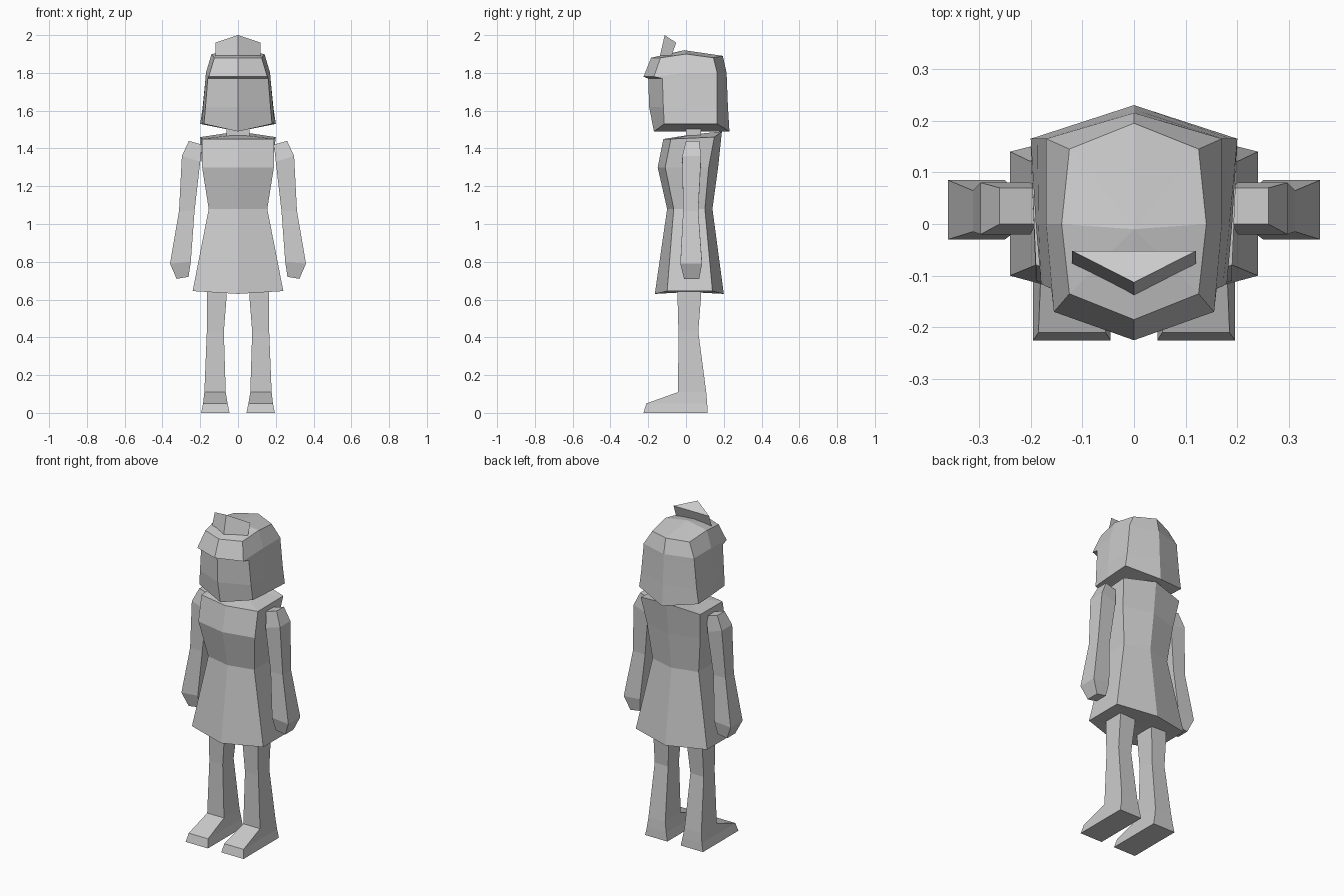
import bpy
import bmesh
from mathutils import Vector

old = bpy.data.objects.get("Cube")
if old:
    bpy.data.objects.remove(old)

# One plain clay colour for the whole figure
clay = bpy.data.materials.new("light_grey")
clay.use_nodes = True
colour = (0.6, 0.6, 0.6, 1)
clay.diffuse_color = colour
clay.node_tree.nodes["Principled BSDF"].inputs["Base Color"].default_value = colour


def loft(name, rings, top=None, bottom=None):
    """Skin rings of points from top to bottom and close both ends with a fan."""
    mesh_builder = bmesh.new()
    loops = [[mesh_builder.verts.new(point) for point in ring] for ring in rings]
    count = len(loops[0])
    for upper, lower in zip(loops, loops[1:]):
        for i in range(count):
            j = (i + 1) % count
            mesh_builder.faces.new((upper[i], upper[j], lower[j], lower[i]))
    for loop, apex in ((loops[0], top), (loops[-1], bottom)):
        middle = sum((vert.co for vert in loop), Vector()) / count
        tip = mesh_builder.verts.new(apex or middle)
        for i in range(count):
            mesh_builder.faces.new((loop[i], loop[(i + 1) % count], tip))
    bmesh.ops.recalc_face_normals(mesh_builder, faces=mesh_builder.faces)
    mesh = bpy.data.meshes.new(name)
    mesh_builder.to_mesh(mesh)
    mesh_builder.free()
    mesh.materials.append(clay)
    shape = bpy.data.objects.new(name, mesh)
    bpy.context.collection.objects.link(shape)
    return shape


def symmetric(half):
    """Complete a half ring, listed front to back, by mirroring it across x."""
    mirrored = [(-x, y, z) for x, y, z in reversed(half) if x > 0]
    return half + mirrored


def box_ring(inner, outer, front, back, z_inner, z_outer):
    """Four-cornered limb section that may tilt sideways."""
    return [(inner, front, z_inner), (outer, front, z_outer),
            (outer, back, z_outer), (inner, back, z_inner)]


def limb_pair(name, rings):
    """Build the limb on the left and its mirrored twin on the right."""
    loft("left_" + name, rings)
    loft("right_" + name, [[(-x, y, z) for x, y, z in ring] for ring in rings])


# Dress: shoulders, bust, waist and hem
dress = [
    [(0, -.12, 1.45), (.19, -.08, 1.45), (.2, .15, 1.46), (0, .19, 1.49)],
    [(0, -.15, 1.3), (.19, -.11, 1.3), (.18, .12, 1.3), (0, .17, 1.3)],
    [(0, -.1, 1.08), (.155, -.065, 1.08), (.155, .1, 1.08), (0, .14, 1.08)],
    [(0, -.165, .63), (.24, -.1, .645), (.24, .14, .645), (0, .2, .63)],
]
loft("dress", [symmetric(half) for half in dress], top=(0, .04, 1.475))

# Neck
loft("neck", [symmetric([(.06, 0, z), (.06, .08, z)]) for z in (1.56, 1.44)])

# Head: crown edge, fringe lip, brow under the lip, cheeks, jaw
head = [
    [(0, -.185, 1.88), (.125, -.135, 1.88), (.14, 0, 1.9),
     (.125, .145, 1.88), (0, .195, 1.89)],
    [(0, -.225, 1.78), (.155, -.17, 1.78), (.17, 0, 1.8),
     (.17, .165, 1.8), (0, .215, 1.8)],
    [(0, -.2, 1.77), (.16, -.125, 1.77), (.172, 0, 1.77),
     (.172, .165, 1.77), (0, .216, 1.77)],
    [(0, -.195, 1.62), (.172, -.12, 1.62), (.185, 0, 1.62),
     (.187, .165, 1.62), (0, .222, 1.62)],
    [(0, -.17, 1.49), (.18, -.115, 1.53), (.19, 0, 1.53),
     (.2, .165, 1.53), (0, .23, 1.49)],
]
loft("head", [symmetric(half) for half in head],
     top=(0, -.01, 1.92), bottom=(0, .03, 1.49))

# Pointed wedge standing on the fringe
loft("hair_crest", [
    symmetric([(0, -.113, 2), (.12, -.052, 1.96)]),
    symmetric([(0, -.14, 1.88), (.12, -.078, 1.885)]),
])

# Arms: shoulder cap, upper arm, elbow, wrist, hand
limb_pair("arm", [
    box_ring(.19, .26, 0, .07, 1.42, 1.44),
    box_ring(.2, .297, -.02, .08, 1.33, 1.36),
    box_ring(.23, .312, -.015, .065, 1.07, 1.07),
    box_ring(.25, .36, -.03, .085, .8, .79),
    box_ring(.262, .325, -.01, .07, .72, .71),
])

# Legs with feet: hip, hem, knee, ankle, toe top, sole
limb_pair("leg", [
    box_ring(.06, .165, -.045, .08, .72, .72),
    box_ring(.06, .165, -.045, .08, .62, .62),
    box_ring(.075, .165, -.04, .065, .43, .43),
    box_ring(.065, .178, -.042, .107, .11, .11),
    box_ring(.055, .185, -.21, .112, .05, .05),
    box_ring(.045, .195, -.225, .115, 0, 0),
])
